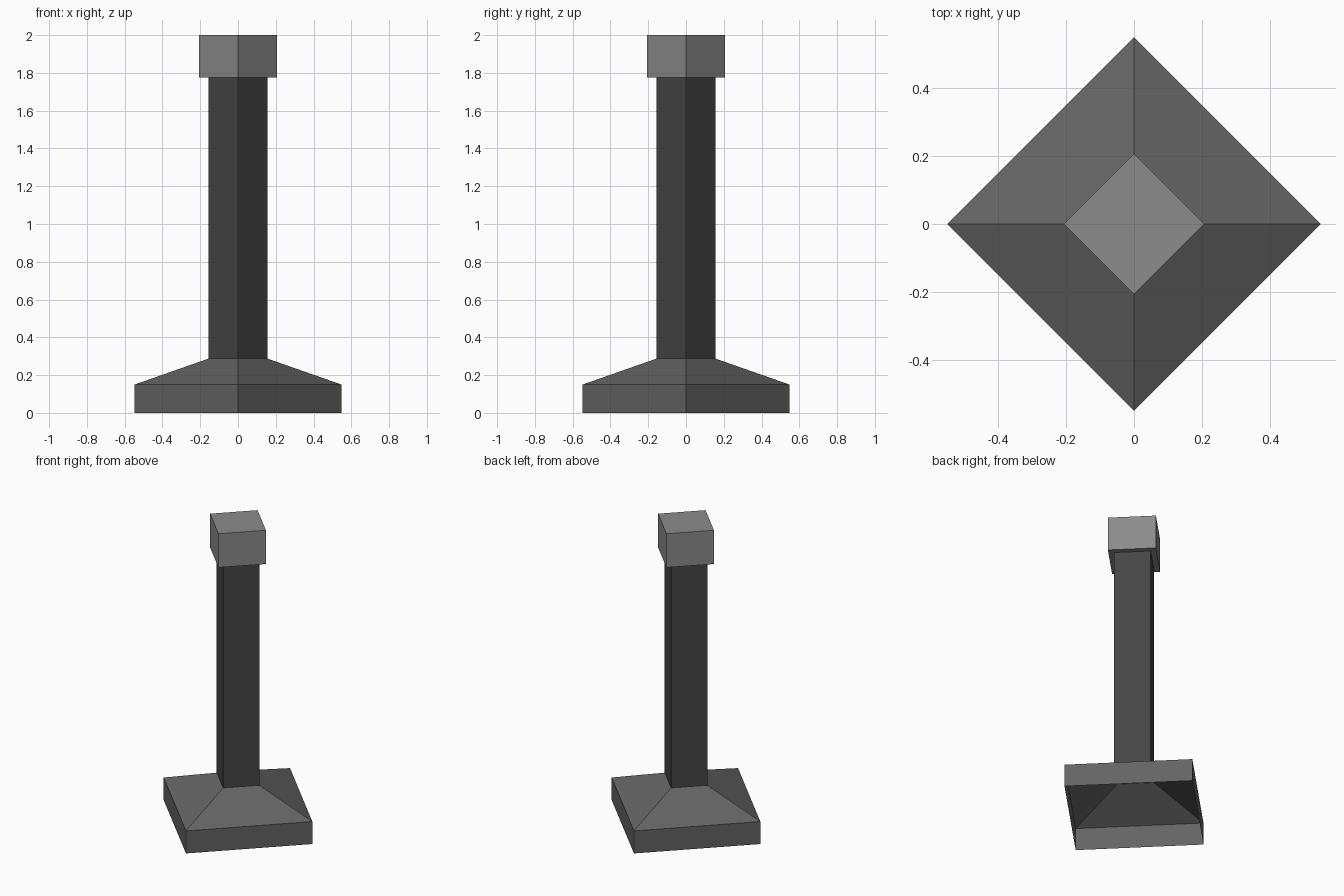
import bpy, bmesh, math

if "Cube" in bpy.data.objects:
    bpy.data.objects.remove(bpy.data.objects["Cube"])

def material(name, v):
    m = bpy.data.materials.new(name)
    m.diffuse_color = (v, v, v, 1)
    m.use_nodes = True
    m.node_tree.nodes["Principled BSDF"].inputs["Base Color"].default_value = m.diffuse_color
    return m

def diamond_part(name, profile, mat, close_top=False):
    """Stack four-sided rings (radius, z) with corners on the x and y axes."""
    bm = bmesh.new()
    rings = [[bm.verts.new((r * math.cos(i * math.pi / 2), r * math.sin(i * math.pi / 2), z))
              for i in range(4)] for r, z in profile]
    for a, b in zip(rings, rings[1:]):
        for i in range(4):
            j = (i + 1) % 4
            bm.faces.new((a[i], a[j], b[j], b[i]))
    if close_top:
        bm.faces.new(rings[-1])
    me = bpy.data.meshes.new(name)
    bm.to_mesh(me)
    bm.free()
    me.materials.append(mat)
    ob = bpy.data.objects.new(name, me)
    bpy.context.collection.objects.link(ob)

# Plinth: upright skirt and sloped shoulder, open underneath
diamond_part("base", [(0.548, 0), (0.548, 0.15), (0.157, 0.287)], material("mid grey", 0.127))
# Square shaft
diamond_part("shaft", [(0.157, 0.287), (0.157, 1.775)], material("dark grey", 0.06))
# Overhanging cap with a ledge underneath
diamond_part("cap", [(0.157, 1.775), (0.206, 1.775), (0.206, 2.0)], material("light grey", 0.26), True)
